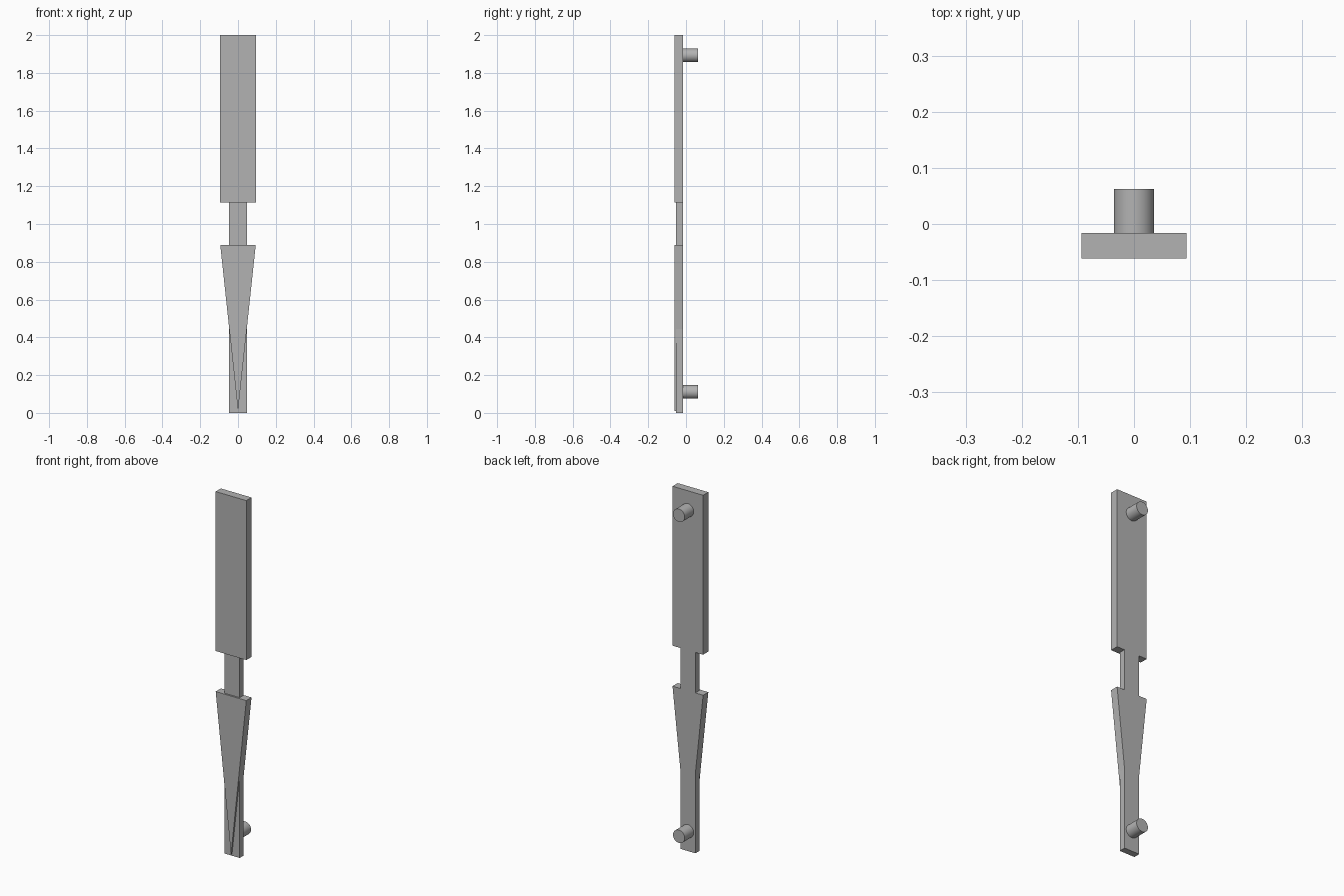
import bpy, bmesh, math

cube = bpy.data.objects.get("Cube")
if cube:
    bpy.data.objects.remove(cube, do_unlink=True)

grey = bpy.data.materials.new("plain grey")
grey.use_nodes = True
colour = (0.45, 0.45, 0.45, 1)
grey.diffuse_color = colour
grey.node_tree.nodes["Principled BSDF"].inputs["Base Color"].default_value = colour

BACK = -0.016      # shared back plane of the flat parts
FRONT = -0.0615    # front of the wide plates
WIDE, NARROW = 0.094, 0.0465


def plate(name, outline, front):
    """Extrude an (x, z) outline from the front plane to the back plane."""
    bm = bmesh.new()
    face = bm.faces.new([bm.verts.new((x, front, z)) for x, z in outline])
    moved = bmesh.ops.extrude_face_region(bm, geom=[face])["geom"]
    verts = [v for v in moved if isinstance(v, bmesh.types.BMVert)]
    bmesh.ops.translate(bm, verts=verts, vec=(0, BACK - front, 0))
    bmesh.ops.recalc_face_normals(bm, faces=bm.faces)
    mesh = bpy.data.meshes.new(name)
    bm.to_mesh(mesh)
    bm.free()
    mesh.materials.append(grey)
    obj = bpy.data.objects.new(name, mesh)
    bpy.context.collection.objects.link(obj)
    return obj


def box(half, low, high):
    return [(-half, low), (half, low), (half, high), (-half, high)]


# Flat body: upper plate, thinner backing strip, tapered point
plate("upper_plate", box(WIDE, 1.115, 2), FRONT)
plate("backing_strip", box(NARROW, 0, 1.115), -0.052)
plate("tapered_point", [(0, 0.01), (WIDE, 0.89), (-WIDE, 0.89)], FRONT)

# Round mounting pegs on the back
for name, z in (("lower_peg", 0.111), ("upper_peg", 1.893)):
    bpy.ops.mesh.primitive_cylinder_add(
        vertices=48, radius=0.036, depth=0.0785,
        location=(0, BACK + 0.0785 / 2, z), rotation=(math.pi / 2, 0, 0))
    peg = bpy.context.object
    peg.name = name
    peg.data.materials.append(grey)
    bpy.ops.object.shade_smooth_by_angle(angle=math.radians(30))
